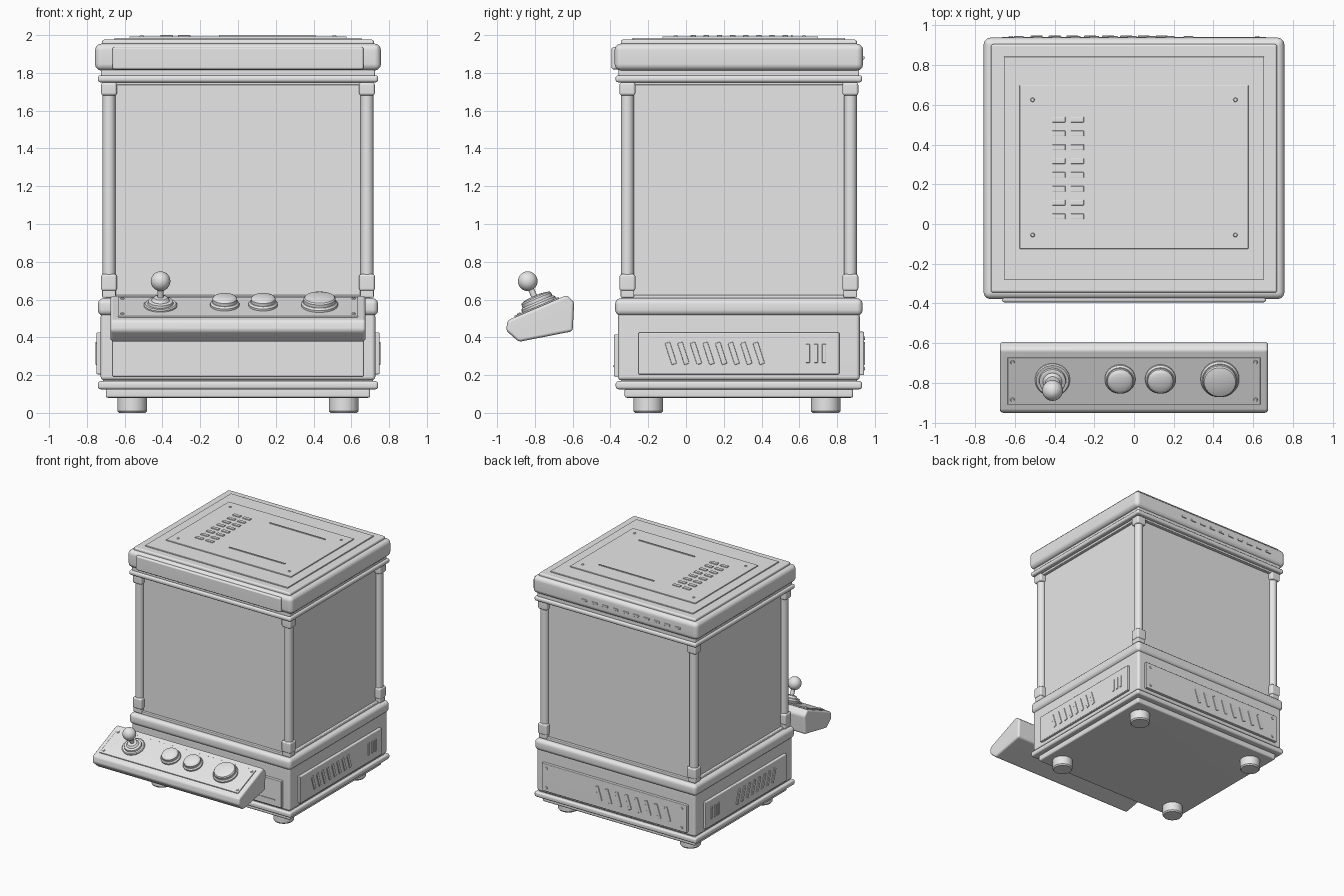
import bpy, bmesh
from math import radians, tan
from mathutils import Matrix, Vector

cube = bpy.data.objects.get("Cube")
if cube:
    bpy.data.objects.remove(cube, do_unlink=True)

grey = bpy.data.materials.new("plain grey")
grey.use_nodes = True
grey.diffuse_color = (0.8, 0.8, 0.8, 1)
grey.node_tree.nodes["Principled BSDF"].inputs["Base Color"].default_value = (0.8, 0.8, 0.8, 1)


def finish(bm, name, matrix=Matrix()):
    bmesh.ops.recalc_face_normals(bm, faces=bm.faces)
    mesh = bpy.data.meshes.new(name)
    bm.to_mesh(mesh)
    bm.free()
    mesh.materials.append(grey)
    mesh.shade_smooth()
    mesh.set_sharp_from_angle(angle=radians(35))
    obj = bpy.data.objects.new(name, mesh)
    obj.matrix_world = matrix
    bpy.context.collection.objects.link(obj)
    mod = obj.modifiers.new("even shading", 'WEIGHTED_NORMAL')
    mod.keep_sharp = True
    return obj


def soften(bm, width, segments=3):
    if width:
        bmesh.ops.bevel(bm, geom=bm.edges[:], offset=width, segments=segments,
                        profile=0.5, affect='EDGES', clamp_overlap=True)


def box(name, x, y, z, bevel=0.0, matrix=Matrix()):
    """Box from (min, max) ranges on each axis."""
    bm = bmesh.new()
    size = Vector((x[1] - x[0], y[1] - y[0], z[1] - z[0]))
    mid = Vector((sum(x), sum(y), sum(z))) / 2
    bmesh.ops.create_cube(bm, size=1, matrix=Matrix.Translation(mid) @ Matrix.Diagonal(size).to_4x4())
    soften(bm, bevel)
    return finish(bm, name, matrix)


def lathe(name, profile, matrix=Matrix(), steps=32):
    """Revolve (radius, height) points about the local z axis."""
    bm = bmesh.new()
    verts = [bm.verts.new((r, 0, h)) for r, h in profile]
    edges = [bm.edges.new(pair) for pair in zip(verts, verts[1:])]
    bmesh.ops.spin(bm, geom=verts + edges, cent=(0, 0, 0), axis=(0, 0, 1),
                   angle=radians(360), steps=steps)
    bmesh.ops.remove_doubles(bm, verts=bm.verts, dist=0.0005)
    return finish(bm, name, matrix)


def screw(name, matrix):
    lathe(name, [(0, 0.005), (0.008, 0.005), (0.011, 0), (0, 0)], matrix, 12)


MID = 0.28          # centre of the cabinet in y


def tier(name, half_x, half_y, z, bevel):
    box(name, (-half_x, half_x), (MID - half_y, MID + half_y), z, bevel)


# Cabinet tiers, bottom to top
tier("underside", 0.70, 0.605, (0.08, 0.13), 0.012)
tier("base_lip", 0.742, 0.652, (0.125, 0.168), 0.014)
tier("base_step", 0.715, 0.625, (0.16, 0.19), 0.008)
tier("base_body", 0.727, 0.64, (0.172, 0.53), 0.02)
tier("base_rim", 0.742, 0.655, (0.515, 0.607), 0.03)
tier("window_sill", 0.70, 0.615, (0.60, 0.625), 0.006)
tier("window_case", 0.678, 0.592, (0.61, 1.76), 0)
tier("window_header", 0.705, 0.62, (1.735, 1.76), 0.006)
tier("upper_rail", 0.742, 0.653, (1.75, 1.787), 0.014)
tier("upper_neck", 0.725, 0.637, (1.775, 1.82), 0.008)
tier("top_band", 0.757, 0.658, (1.812, 1.955), 0.035)
tier("lid_lower", 0.72, 0.625, (1.94, 1.976), 0.012)
tier("lid_upper", 0.655, 0.563, (1.97, 1.985), 0.004)
box("marquee_plate", (-0.665, 0.665), (-0.394, -0.34), (1.818, 1.937), 0.012)

# Feet, corner posts and their caps
for sx in (-1, 1):
    for end, fy, py in (("front", -0.20, -0.31), ("back", 0.74, 0.87)):
        name = end + ("_left" if sx > 0 else "_right")
        lathe(name + "_foot", [(0, 0), (0.07, 0), (0.078, 0.01), (0.078, 0.085), (0, 0.085)],
              Matrix.Translation((sx * 0.56, fy, 0)))
        px = sx * 0.683
        lathe(name + "_post", [(0.034, 0.62), (0.034, 1.75)], Matrix.Translation((px, py, 0)), 24)
        for cap, z in (("lower", (0.645, 0.735)), ("upper", (1.68, 1.75))):
            box(f"{name}_{cap}_cap", (px - 0.042, px + 0.042), (py - 0.042, py + 0.042), z, 0.014)
        box(name + "_post_foot", (px - 0.036, px + 0.036), (py - 0.036, py + 0.036), (0.61, 0.655), 0.008)

# Lid panel with vents, grooves and screws
box("lid_panel", (-0.575, 0.575), (-0.125, 0.70), (1.98, 1.993), 0.003)
for row in range(8):
    y = 0.038 + row * 0.0696
    for x in (-0.378, -0.285):
        box("lid_vent", (x - 0.033, x + 0.033), (y - 0.014, y + 0.014), (1.99, 2.0), 0.003)
for y in (0.03, 0.56):
    box("lid_strip", (-0.10, 0.41), (y - 0.004, y + 0.004), (1.99, 2.0))
for x in (-0.51, 0.51):
    for y in (-0.055, 0.625):
        screw("lid_screw", Matrix.Translation((x, y, 1.993)))

# Small vents along the back of the top band
for i in range(10):
    x = -0.58 + i * 0.095
    box("back_band_vent", (x - 0.025, x + 0.025), (0.93, 0.945), (1.872, 1.888), 0.003)


def wall_frame(origin, turn):
    """Local x runs along the wall, y up, z outward."""
    return (Matrix.Translation(origin) @ Matrix.Rotation(radians(turn), 4, 'Z')
            @ Matrix.Rotation(radians(90), 4, 'X'))


def louvres(name, frame, start, pitch, lean):
    for i in range(8):
        tilt = (frame @ Matrix.Translation((start + i * pitch, 0, 0))
                @ Matrix.Rotation(radians(lean), 4, 'Z'))
        box(name, (-0.014, 0.014), (-0.06, 0.06), (0.02, 0.033), 0.004, tilt)


# Side service panels
for side, sx in (("left", 1), ("right", -1)):
    frame = wall_frame((sx * 0.722, MID, 0.315), sx * 90)
    box(side + "_panel", (-0.532, 0.532), (-0.111, 0.111), (-0.01, 0.027), 0.006, frame)
    louvres(side + "_louvre", frame, sx * -0.36, sx * 0.0665, sx * 18)
    for i in range(3):
        x = sx * (0.365 + i * 0.043)
        box(side + "_slot", (x - 0.011, x + 0.011), (-0.05, 0.05), (0.02, 0.033), 0.004, frame)

# Back service panel
back = wall_frame((0, 0.915, 0.315), 180)
box("back_panel", (-0.665, 0.665), (-0.115, 0.115), (-0.01, 0.027), 0.006, back)
louvres("back_louvre", back, -0.14, 0.09, 18)
for x in (-0.62, 0.62):
    for y in (-0.08, 0.08):
        screw("back_screw", back @ Matrix.Translation((x, y, 0.027)))

# Front lower panel with coin strip
box("front_panel", (-0.665, 0.665), (-0.382, -0.34), (0.193, 0.415), 0.006)
box("front_strip", (0.36, 0.605), (-0.387, -0.375), (0.242, 0.25))

# Detached control console: side profile extruded across the width
HALF = 0.675
outline = [(-0.952, 0.435), (-0.885, 0.376), (-0.60, 0.432), (-0.592, 0.585), (-0.63, 0.624), (-0.945, 0.49)]
bm = bmesh.new()
face = bm.faces.new([bm.verts.new((-HALF, y, z)) for y, z in outline])
new = bmesh.ops.extrude_face_region(bm, geom=[face])["geom"]
bmesh.ops.translate(bm, vec=(2 * HALF, 0, 0), verts=[v for v in new if isinstance(v, bmesh.types.BMVert)])
soften(bm, 0.016)
finish(bm, "console_body")

# Console fittings share the tilted top's frame
deck = Matrix.Translation((0, -0.78, 0.561)) @ Matrix.Rotation(radians(23), 4, 'X')
box("console_plate", (-0.636, 0.636), (-0.138, 0.118), (-0.01, 0.007), 0.003, deck)
for x in (-0.612, 0.612):
    for y in (-0.11, 0.095):
        screw("console_screw", deck @ Matrix.Translation((x, y, 0.007)))

# Joystick
stick = deck @ Matrix.Translation((-0.41, 0, 0))
lathe("joystick_base", [(0, 0), (0.088, 0), (0.088, 0.014), (0.082, 0.02), (0.068, 0.02), (0.066, 0.034),
                        (0.06, 0.038), (0.048, 0.038), (0.036, 0.054), (0.018, 0.058), (0, 0.058)], stick)
lathe("joystick_shaft", [(0.016, 0.05), (0.016, 0.13)], stick, 20)
bm = bmesh.new()
bmesh.ops.create_uvsphere(bm, u_segments=32, v_segments=16, radius=0.052)
finish(bm, "joystick_ball", stick @ Matrix.Translation((0, 0, 0.148)))

# Push buttons: collar and domed cap
for name, x, r in (("first", -0.07, 0.077), ("second", 0.133, 0.077), ("large", 0.432, 0.097)):
    place = deck @ Matrix.Translation((x, 0.005, 0))
    lathe(name + "_button_collar", [(r, 0), (r, 0.018), (r - 0.008, 0.028), (r - 0.02, 0.028)], place)
    lathe(name + "_button_cap", [(r - 0.012, 0.02), (r - 0.012, 0.045), (r - 0.018, 0.053),
                                 (r * 0.6, 0.059), (r * 0.3, 0.062), (0, 0.063)], place)
